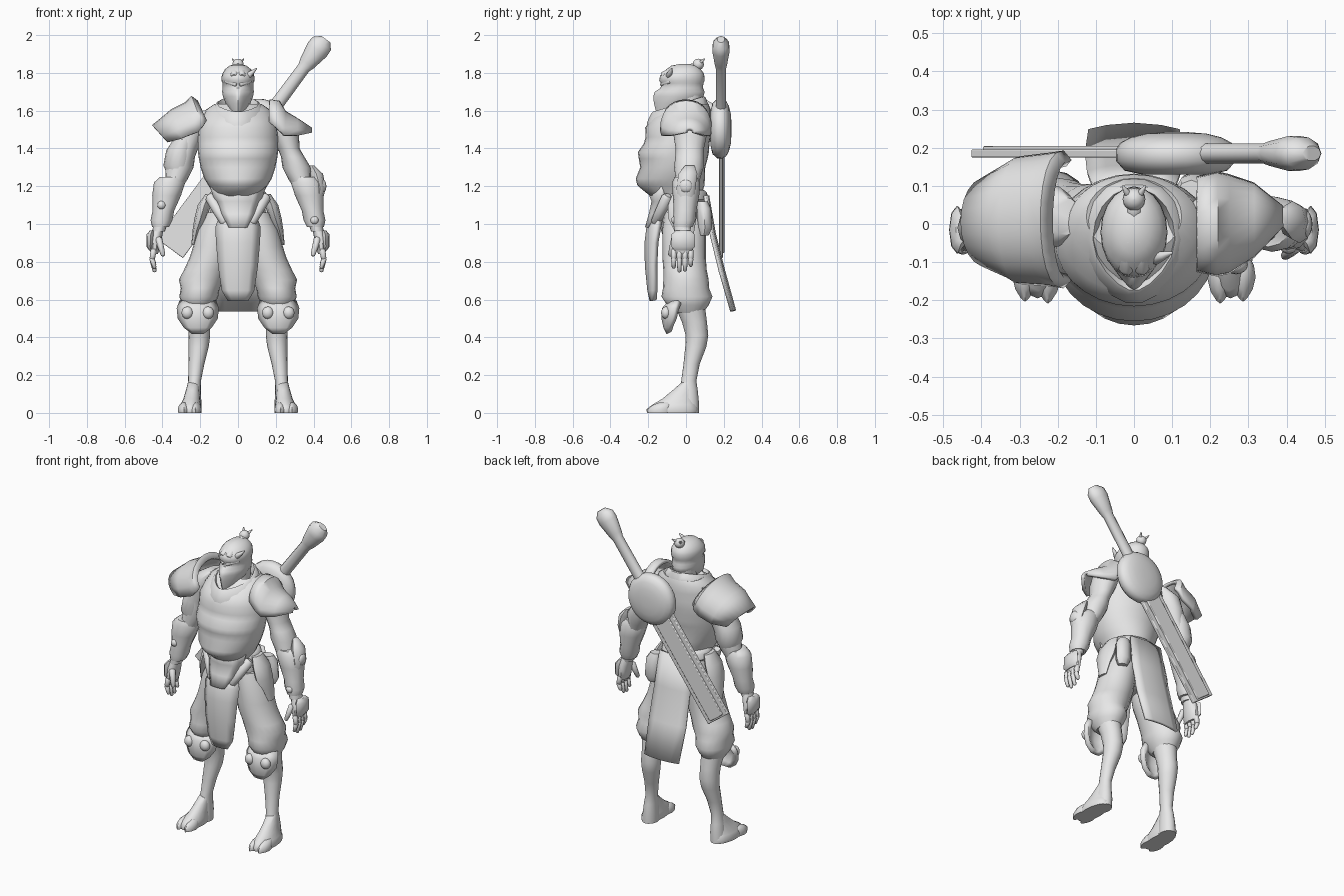
import bpy, bmesh, math
from mathutils import Matrix, Vector

grey = bpy.data.materials.new("plain grey")
grey.diffuse_color = (0.8, 0.8, 0.8, 1)


def finish(name, verts, faces, thick=0, bevel=0):
    me = bpy.data.meshes.new(name)
    me.from_pydata(verts, [], faces)
    bm = bmesh.new()
    bm.from_mesh(me)
    bmesh.ops.recalc_face_normals(bm, faces=bm.faces)
    bm.to_mesh(me)
    bm.free()
    me.materials.append(grey)
    ob = bpy.data.objects.new(name, me)
    bpy.context.collection.objects.link(ob)
    if thick:
        m = ob.modifiers.new("thickness", 'SOLIDIFY')
        m.thickness, m.offset = thick, 0
    if bevel:
        m = ob.modifiers.new("bevel", 'BEVEL')
        m.width, m.segments = bevel, 2
    bpy.ops.object.select_all(action='DESELECT')
    ob.select_set(True)
    bpy.context.view_layer.objects.active = ob
    bpy.ops.object.shade_smooth_by_angle(angle=math.radians(50))
    return ob


def loft(name, rings, s=1, n=16, mat=Matrix(), tilt=0):
    """Rings are (x, y, z, rx, ry[, front pinch])."""
    verts, faces = [], []
    for x, y, z, rx, ry, *p in rings:
        for i in range(n):
            a = 2 * math.pi * i / n
            c, d = math.cos(a), math.sin(a)
            w = 1 - (p[0] if p else 0) * max(0, -d) ** 2
            v = Vector((s * (x + rx * c * w), y + ry * d, z + tilt * ry * d))
            verts.append(mat @ v)
    for r in range(len(rings) - 1):
        for i in range(n):
            j = (i + 1) % n
            faces.append((r*n + i, r*n + j, r*n + n + j, r*n + n + i))
    faces += [tuple(range(n)), tuple(range(len(verts) - n, len(verts)))]
    return finish(name, verts, faces)


def grid(name, rows, thick):
    n = len(rows[0])
    faces = [(r*n + i, r*n + i + 1, r*n + n + i + 1, r*n + n + i)
             for r in range(len(rows) - 1) for i in range(n - 1)]
    return finish(name, [v for r in rows for v in r], faces, thick)


def strip(name, rows, curve, thick, cx=0):
    """Hanging plate: rows are (z, y, half width), edges curve back."""
    t = (-1, -0.6, 0, 0.6, 1)
    return grid(name, [[(cx + w*u, y + curve*(10*u*w)**2, z) for u in t] for z, y, w in rows], thick)


def arch(name, sections, thick, s=1, n=12):
    """Shoulder shell: sections are (x, y, top z, half depth, drop, inward lean)."""
    rows = []
    for x, y, z, w, d, lean in sections:
        ks = [(math.cos(math.pi*i/n), math.sin(math.pi*i/n) ** .8) for i in range(n + 1)]
        rows.append([(s*(x - lean*(1 - h)), y - w*c, z - d*(1 - h)) for c, h in ks])
    return grid(name, rows, thick)


def ball(name, loc, r):
    k = [math.pi * i / 8 for i in range(9)]
    return loft(name, [(loc[0], loc[1], loc[2] - r[2]*math.cos(a), r[0]*max(.02, math.sin(a)),
                        r[1]*max(.02, math.sin(a))) for a in k])


def limb(name, a, b, r1, r2, n=8):
    a, b = Vector(a), Vector(b)
    d = b - a
    mat = Matrix.Translation(a) @ d.to_track_quat('Z', 'Y').to_matrix().to_4x4()
    L = d.length
    loft(name, [(0, 0, -r1*.5, r1*.6, r1*.6), (0, 0, 0, r1, r1), (0, 0, L*.5, (r1+r2)*.52, (r1+r2)*.52),
                (0, 0, L - r2*.5, r2, r2), (0, 0, L, r2*.5, r2*.5)], n=n, mat=mat)


# torso, collar and pelvis
loft("torso", [(0, -.04, 1.12, .12, .11), (0, -.065, 1.17, .137, .152), (0, -.08, 1.205, .157, .178),
               (0, -.083, 1.24, .178, .183), (0, -.07, 1.3, .198, .172), (0, -.068, 1.345, .207, .182),
               (0, -.067, 1.38, .212, .188), (0, -.05, 1.425, .213, .174), (0, -.042, 1.46, .212, .172),
               (0, -.042, 1.51, .207, .174), (0, -.025, 1.56, .19, .155), (0, .005, 1.605, .17, .125),
               (0, .02, 1.635, .125, .1), (0, 0, 1.6, .05, .05)], n=28)
loft("collar", [(0, -.045, 1.535, .165, .165, .3), (0, -.045, 1.585, .15, .165, .3), (0, -.04, 1.63, .118, .145, .3),
                (0, -.04, 1.635, .108, .135, .3), (0, -.035, 1.61, .095, .12, .3), (0, -.02, 1.55, .085, .1, .3)],
     n=18, tilt=.3)
loft("pelvis", [(0, -.03, 1.17, .12, .11), (0, -.03, 1.1, .14, .12), (0, -.02, 1.02, .155, .13),
                (0, -.01, .93, .13, .11), (0, -.01, .87, .06, .08)])
loft("belt", [(0, -.015, 1.18, .135, .11), (0, -.015, 1.165, .15, .127), (0, -.015, 1.13, .157, .13),
              (0, -.015, 1.115, .14, .115)], n=24)
strip("waist_plate", [(1.2, -.2, .14), (1.12, -.17, .115), (1.05, -.185, .08), (.98, -.205, .045)], .04, .025)

# cloth panels
strip("front_apron", [(1.04, -.165, .09), (.98, -.195, .112), (.9, -.205, .108), (.78, -.203, .098),
                      (.65, -.19, .08), (.595, -.178, .048)], .04, .03)
strip("back_cloth", [(1.15, .115, .11), (.95, .15, .122), (.75, .2, .127), (.54, .258, .118)], -.012, .016)

# head with a pointed half mask
loft("neck", [(0, -.005, 1.52, .07, .08), (0, .01, 1.62, .066, .075), (0, .015, 1.7, .07, .075)])
loft("head", [(0, -.125, 1.565, .012, .025, .6), (0, -.095, 1.6, .04, .065, .6), (0, -.055, 1.64, .066, .115, .6),
              (0, -.04, 1.675, .08, .133, .55), (0, -.033, 1.7, .084, .132, .45), (0, -.022, 1.72, .082, .112, .2),
              (0, -.02, 1.745, .082, .112), (0, -.022, 1.758, .088, .12), (0, -.02, 1.785, .086, .117),
              (0, -.015, 1.8, .081, .108), (0, -.012, 1.82, .068, .09), (0, -.01, 1.838, .045, .068),
              (0, -.01, 1.848, .015, .02)], n=20)
ball("hair_bun", (0, .065, 1.845), (.03, .03, .03))
limb("hair_root", (0, .02, 1.82), (0, .065, 1.84), .025, .018)
limb("loose_lock", (.055, -.09, 1.785), (.1, -.075, 1.825), .018, .004)
for s in (-1, 1):
    limb("swept_hair", (s*.02, -.118, 1.785), (s*.014, -.03, 1.83), .022, .02)
    limb("bun_tuft", (s*.01, .07, 1.85), (s*.03, .1, 1.875), .012, .003)
    limb("brow", (s*.012, -.128, 1.738), (s*.068, -.085, 1.755), .011, .01)

# shoulder guards
arch("large_shoulder_guard", [(.22, .01, 1.645, .15, .1, .05), (.245, .012, 1.667, .17, .15, .06),
                              (.275, .012, 1.635, .165, .15, .06), (.35, .01, 1.597, .158, .14, .06),
                              (.375, .01, 1.575, .146, .125, .07), (.448, .005, 1.515, .11, .08, .08)], .022, -1)
arch("small_shoulder_guard", [(.165, 0, 1.65, .115, .11, 0), (.215, 0, 1.645, .128, .15, 0),
                              (.245, 0, 1.592, .122, .125, 0), (.31, .01, 1.552, .09, .085, 0),
                              (.385, .02, 1.503, .02, .02, 0)], .02)

for s in (-1, 1):
    # arms and bracers
    loft("arm", [(.18, .02, 1.6, .04, .05), (.225, .02, 1.55, .075, .085), (.25, .022, 1.47, .073, .088),
                 (.268, .02, 1.4, .058, .075), (.29, .018, 1.355, .062, .075), (.31, .015, 1.3, .075, .078),
                 (.325, .01, 1.24, .06, .065), (.36, 0, 1.18, .058, .06), (.4, -.01, 1.05, .042, .05),
                 (.42, -.02, .96, .033, .042)], s)
    loft("bracer", [(.352, 0, 1.25, .06, .06), (.362, 0, 1.22, .083, .073), (.378, 0, 1.15, .076, .07),
                    (.395, -.005, 1.07, .057, .06), (.405, -.01, 1.02, .058, .06),
                    (.41, -.015, .985, .045, .05)], s, n=12)
    ball("bracer_stud", (s*.405, -.06, 1.1 if s < 0 else 1.02), (.022, .018, .022))
    # hands
    loft("palm", [(.42, -.015, .985, .028, .036), (.435, -.016, .93, .033, .054), (.442, -.018, .87, .028, .058),
                  (.442, -.018, .84, .018, .048)], s, n=10)
    loft("hand_guard", [(.455, -.015, .965, .012, .04), (.462, -.015, .945, .022, .062),
                        (.465, -.015, .88, .02, .062), (.46, -.015, .86, .01, .045)], s, n=8)
    for i, low in enumerate((.765, .745, .75, .775)):
        y = -.065 + i*.03
        limb("finger", (s*.447, y, .86), (s*.455, y, .81), .0155, .014)
        limb("fingertip", (s*.455, y, .815), (s*.44, y, low), .014, .01)
    limb("thumb", (s*.42, -.06, .92), (s*.395, -.085, .83), .019, .012)
    # hip pieces
    loft("hip_pouch", [(.15, -.02, 1.16, .022, .05), (.178, -.02, 1.1, .035, .075), (.198, -.02, 1.03, .033, .075),
                       (.218, -.01, .97, .022, .055), (.235, 0, .89, .012, .032)], s, n=8)
    limb("waist_strap", (s*.145, -.1, 1.14), (s*.065, -.165, 1.0), .03, .026)
    # baggy trousers, lower leg and foot
    loft("trouser_leg", [(.08, -.01, 1.06, .09, .105), (.115, -.01, .97, .1, .115), (.13, -.01, .88, .108, .115),
                         (.145, -.01, .82, .112, .115), (.172, -.005, .755, .115, .115), (.193, 0, .705, .12, .12),
                         (.2, 0, .66, .103, .122), (.208, .005, .615, .103, .135), (.21, .01, .57, .085, .11),
                         (.21, .015, .53, .06, .075)], s, n=20)
    loft("lower_leg", [(.21, .02, .57, .068, .08), (.205, .045, .48, .058, .066), (.205, .058, .41, .058, .06),
                       (.208, .052, .35, .053, .056), (.22, .03, .26, .042, .043), (.23, .015, .17, .034, .04),
                       (.235, .012, .12, .038, .05), (.237, .013, .06, .043, .055), (.24, .01, 0, .046, .058)], s)
    loft("foot", [(.253, -.065, 0, .056, .125), (.253, -.065, .02, .06, .13), (.25, -.06, .045, .055, .115),
                  (.245, -.04, .075, .044, .085), (.24, -.01, .12, .036, .06), (.235, .01, .16, .03, .035)], s)
    for x, y in ((.226, -.145), (.286, -.14)):
        loft("toe", [(x, y, 0, .03, .062, .5), (x, y, .02, .033, .064, .5), (x, y + .015, .042, .026, .05, .4),
                     (x, y + .03, .056, .01, .03)], s, n=12)
    # knee guards
    strip("knee_guard", [(.588, -.08, .088), (.55, -.112, .102), (.5, -.115, .096), (.455, -.105, .066),
                         (.425, -.09, .025)], .06, .03, cx=s*.213)
    for dx in (-.055, .055):
        ball("knee_stud", (s*(.213 + dx), -.106, .53), (.031, .026, .033))
loft("elbow_fin", [(.39, .02, 1.31, .012, .025), (.415, .01, 1.265, .035, .05), (.435, 0, 1.19, .03, .05),
                   (.42, 0, 1.1, .02, .04)], n=8)
ball("elbow_stud", (.45, 0, 1.2), (.018, .035, .035))
loft("sleeve", [(.275, .02, 1.45, .065, .08), (.305, .02, 1.39, .075, .085), (.318, .018, 1.31, .077, .085),
                (.315, .015, 1.25, .055, .06)], -1)
loft("rear_pouch", [(.15, .085, 1.12, .035, .03), (.16, .095, 1.08, .05, .038), (.165, .1, .98, .05, .038),
                    (.165, .095, .94, .03, .025)], n=8)

# slung weapon: local z runs from the disc towards the grip end
tilt = Matrix.Translation((.11, .185, 1.505)) @ Matrix.Rotation(math.atan2(.37, .5), 4, 'Y')
loft("weapon_grip", [(0, 0, .12, .036, .028), (0, 0, .4, .034, .028), (0, 0, .43, .044, .034), (0, 0, .52, .062, .048),
                     (0, 0, .56, .06, .044), (.005, 0, .592, .03, .02)], mat=tilt, n=10)
loft("weapon_disc", [(0, 0, -.055, .09, .09), (0, 0, -.045, .135, .135), (0, 0, -.02, .157, .157),
                     (0, 0, .01, .158, .158), (0, 0, .028, .146, .146), (0, 0, .042, .12, .12),
                     (0, 0, .052, .08, .08), (0, 0, .056, .03, .03)],
     mat=tilt @ Matrix.Rotation(-math.pi/2, 4, 'X'), n=28)


def box(name, w, d, z0, z1, y):
    v = [tilt @ Vector((a*w, y + b*d, z)) for z in (z0, z1) for a, b in ((-1, -1), (1, -1), (1, 1), (-1, 1))]
    f = [(0, 1, 2, 3), (4, 5, 6, 7)] + [(i, (i+1) % 4, (i+1) % 4 + 4, i + 4) for i in range(4)]
    finish(name, v, f, bevel=.004)


box("weapon_blade", .085, .011, -.79, -.08, 0)
box("blade_spine", .055, .009, -.78, -.08, .01)
